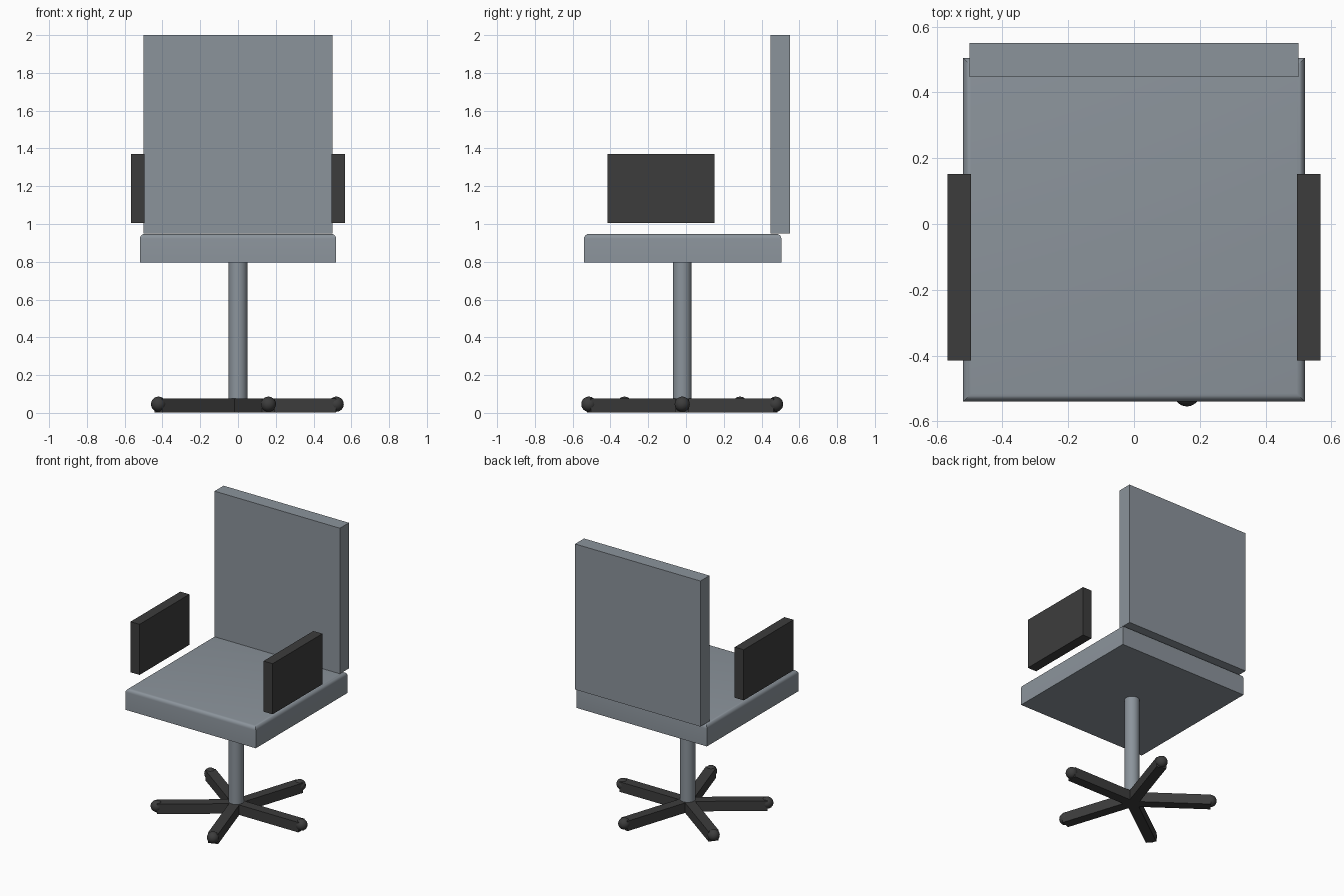
import bpy, bmesh, math
from mathutils import Matrix, Vector

if "Cube" in bpy.data.objects:
    bpy.data.objects.remove(bpy.data.objects["Cube"])

BASE_Y = -0.02


def material(name, rgb):
    m = bpy.data.materials.new(name)
    m.diffuse_color = (*rgb, 1)
    m.use_nodes = True
    m.node_tree.nodes["Principled BSDF"].inputs["Base Color"].default_value = m.diffuse_color
    return m


grey = material("grey upholstery", (0.26, 0.295, 0.33))
dark = material("dark plastic", (0.046, 0.046, 0.046))


def finish(name, bm, mat, smooth=False):
    me = bpy.data.meshes.new(name)
    bm.to_mesh(me)
    bm.free()
    ob = bpy.data.objects.new(name, me)
    bpy.context.collection.objects.link(ob)
    me.materials.append(mat)
    if smooth:
        bpy.ops.object.select_all(action='DESELECT')
        ob.select_set(True)
        bpy.context.view_layer.objects.active = ob
        bpy.ops.object.shade_smooth_by_angle(angle=math.radians(35))
    return ob


def box(lo, hi):
    lo, hi = Vector(lo), Vector(hi)
    bm = bmesh.new()
    bmesh.ops.create_cube(bm, size=1, matrix=Matrix.Translation((lo + hi) / 2)
                          @ Matrix.Diagonal((*(hi - lo), 1)))
    return bm


# Seat cushion with rounded top rim
bm = box((-0.52, -0.54, 0.795), (0.52, 0.505, 0.947))
rim = [e for e in bm.edges if all(v.co.z > 0.9 for v in e.verts)]
bmesh.ops.bevel(bm, geom=rim, offset=0.025, segments=5, profile=0.5, affect='EDGES')
finish("seat", bm, grey, smooth=True)

# Backrest panel
finish("backrest", box((-0.5, 0.447, 0.95), (0.5, 0.55, 2.0)), grey)

# Armrest panels
for side, name in ((-1, "left_armrest"), (1, "right_armrest")):
    x = sorted((side * 0.495, side * 0.567))
    finish(name, box((x[0], -0.415, 1.005), (x[1], 0.152, 1.37)), dark)

# Central post
bm = bmesh.new()
bmesh.ops.create_cone(bm, cap_ends=True, segments=32, radius1=0.05, radius2=0.05,
                      depth=0.75, matrix=Matrix.Translation((0, BASE_Y, 0.425)))
finish("post", bm, grey, smooth=True)

# Five-spoke base with a ball at each tip
for i in range(5):
    place = Matrix.Translation((0, BASE_Y, 0)) @ Matrix.Rotation(i * math.tau / 5, 4, 'Z')
    bm = box((0, -0.035, 0.003), (0.52, 0.035, 0.075))
    bm.transform(place)
    finish(f"base_leg_{i + 1}", bm, dark)
    bm = bmesh.new()
    bmesh.ops.create_uvsphere(bm, u_segments=24, v_segments=16, radius=0.04,
                              matrix=place @ Matrix.Translation((0.52, 0, 0.046)))
    finish(f"foot_ball_{i + 1}", bm, dark, smooth=True)
